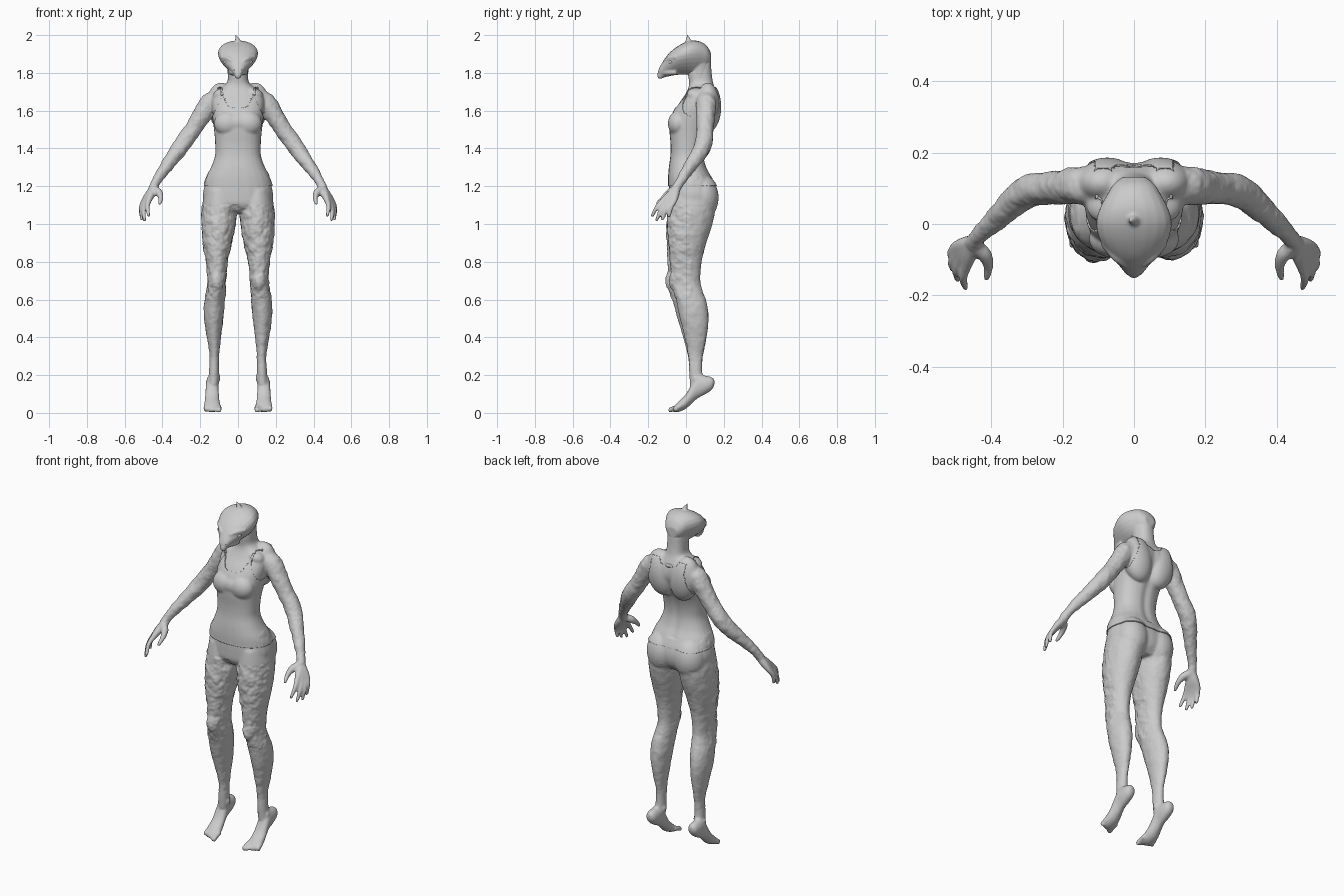
import bpy, bmesh, math
from mathutils import Vector, Matrix, noise

old = bpy.data.objects.get("Cube")
if old:
    bpy.data.objects.remove(old, do_unlink=True)

grey = bpy.data.materials.new("plain_grey")
grey.use_nodes = True
grey.diffuse_color = (0.6, 0.6, 0.6, 1)
grey.node_tree.nodes["Principled BSDF"].inputs["Base Color"].default_value = grey.diffuse_color


def smooth_rows(rows, steps=4):
    """Catmull-Rom resampling of a table of section measurements."""
    out = []
    for i in range(len(rows) - 1):
        a, b, c, d = (rows[min(max(i + k, 0), len(rows) - 1)] for k in (-1, 0, 1, 2))
        for s in range(steps):
            t = s / steps
            out.append([q + (r - p) * t / 2 + (2 * p - 5 * q + 4 * r - w) * t * t / 2
                        + (3 * q - p - 3 * r + w) * t ** 3 / 2 for p, q, r, w in zip(a, b, c, d)])
    return out + [list(rows[-1])]


def loft(bm, rings, egg=0, sides=24, power=1):
    """Skin closed rings (centre, half axis u, half axis v); a power under one squares them off."""
    loops = []
    for c, u, v in rings:
        loop = []
        for k in range(sides):
            a = math.tau * k / sides
            cx, sy = (math.copysign(abs(w) ** power, w) for w in (math.cos(a), math.sin(a)))
            loop.append(bm.verts.new(c + u * cx * (1 + egg * sy) + v * sy))
        loops.append(loop)
    for lo, hi in zip(loops, loops[1:]):
        for k in range(sides):
            n = (k + 1) % sides
            bm.faces.new((lo[k], lo[n], hi[n], hi[k]))
    bm.faces.new(loops[0][::-1])
    bm.faces.new(loops[-1])


def column(bm, rows, side=1, power=1):
    """Upright form from rows of z, x min, x max, y front, y back."""
    loft(bm, [(Vector((side * (a + b) / 2, (f + k) / 2, z)), Vector(((b - a) / 2, 0, 0)),
               Vector((0, (k - f) / 2, 0))) for z, a, b, f, k in smooth_rows(rows)], power=power)


def lengthwise(bm, rows, x=0, egg=0):
    """Form running front to back from rows of y, z low, z high, half width."""
    loft(bm, [(Vector((x, y, (lo + hi) / 2)), Vector((w, 0, 0)), Vector((0, 0, (hi - lo) / 2)))
              for y, lo, hi, w in smooth_rows(rows)], egg)


def tube(bm, rows, side=1, sides=16):
    """Round limb from rows of x, y, z, radius."""
    rows = smooth_rows(rows)
    pts = [Vector((side * r[0], r[1], r[2])) for r in rows]
    rings = []
    for i, p in enumerate(pts):
        d = (pts[min(i + 1, len(pts) - 1)] - pts[max(i - 1, 0)]).normalized()
        u = d.cross(Vector((0.3, 1, 0.2))).normalized()
        rings.append((p, u * rows[i][3], d.cross(u) * rows[i][3]))
    loft(bm, rings, sides=sides)


def blob(bm, centre, radii, tilt=0):
    m = Matrix.Translation(centre) @ Matrix.Rotation(tilt, 4, 'Y') @ Matrix.Diagonal((*radii, 1))
    bmesh.ops.create_uvsphere(bm, u_segments=24, v_segments=16, radius=1, matrix=m)


def make_object(name, bm):
    bmesh.ops.recalc_face_normals(bm, faces=bm.faces)
    mesh = bpy.data.meshes.new(name)
    bm.to_mesh(mesh)
    bm.free()
    ob = bpy.data.objects.new(name, mesh)
    bpy.context.collection.objects.link(ob)
    mesh.materials.append(grey)
    mesh.shade_smooth()
    return ob


def fuse(ob, voxel, passes):
    """Melt overlapping forms into one skin and bake the result."""
    mod = ob.modifiers.new("fuse", 'REMESH')
    mod.mode = 'VOXEL'
    mod.voxel_size = voxel
    soft = ob.modifiers.new("soften", 'SMOOTH')
    soft.iterations = passes
    mesh = bpy.data.meshes.new_from_object(ob.evaluated_get(bpy.context.evaluated_depsgraph_get()))
    ob.modifiers.clear()
    ob.data = mesh
    mesh.materials.clear()
    mesh.materials.append(grey)
    mesh.shade_smooth()


# Torso and pelvis: z, half width, y front, y back
bm = bmesh.new()
torso = [(1.06, .08, -.05, .12), (1.1, .17, -.085, .15), (1.15, .186, -.09, .16),
         (1.2, .178, -.09, .152), (1.25, .164, -.09, .13), (1.3, .138, -.086, .104),
         (1.36, .117, -.078, .09), (1.42, .116, -.077, .093), (1.48, .12, -.082, .11),
         (1.53, .126, -.083, .135), (1.58, .133, -.07, .158), (1.63, .14, -.043, .173),
         (1.68, .135, -.008, .168), (1.72, .09, .012, .153), (1.75, .058, .016, .143),
         (1.8, .053, .01, .136), (1.86, .052, .015, .132)]
column(bm, [(z, -w, w, f, b) for z, w, f, b in torso], power=.85)
# Single soft bust mass under the cloth
blob(bm, (0, -.045, 1.535), (.09, .044, .05))

# Leg: z, x inner, x outer, y front, y back
leg = [(1.18, .03, .17, -.08, .12), (1.1, .005, .19, -.092, .155), (1.0, .012, .193, -.1, .14),
       (.9, .03, .187, -.095, .108), (.8, .053, .17, -.085, .083), (.7, .063, .162, -.08, .076),
       (.65, .065, .168, -.07, .087), (.58, .07, .18, -.05, .11), (.5, .078, .18, -.033, .12),
       (.4, .09, .165, -.008, .11), (.3, .1, .15, .012, .09), (.22, .1, .154, .016, .086),
       (.15, .102, .157, .02, .1)]
# Foot on tiptoe: y, z low, z high, half width
foot = [(.15, .145, .178, .014), (.135, .12, .19, .028), (.1, .097, .198, .034), (.06, .075, .2, .034),
        (.03, .048, .155, .036), (0, .022, .1, .04), (-.035, .006, .065, .044), (-.06, .004, .04, .041)]
# Arm: x, y, z, radius
arm = [(.10, .1, 1.66, .05), (.15, .108, 1.64, .054), (.195, .104, 1.57, .05), (.243, .1, 1.495, .045),
       (.29, .094, 1.43, .046), (.33, .068, 1.372, .042), (.388, .013, 1.293, .033),
       (.433, -.03, 1.225, .025), (.45, -.055, 1.185, .026)]
# Fingers: knuckle then tip
fingers = [((.471, -.12, 1.125), (.473, -.178, 1.045)), ((.486, -.102, 1.115), (.495, -.155, 1.022)),
           ((.495, -.083, 1.113), (.51, -.125, 1.025)), ((.499, -.063, 1.12), (.512, -.09, 1.04))]

for s in (1, -1):
    # One knee sits slightly further forward
    lead = .022 if s < 0 else 0
    column(bm, [(z, a, b, f - lead * max(0, 1 - abs(z - .66) / .4), k) for z, a, b, f, k in leg], s)
    lengthwise(bm, foot, s * .137)
    for i in range(5):
        x = .1 + i * .0185
        tip = -.094 + i * .009
        r = .0135 if i == 0 else .0095
        tube(bm, [(x, -.03, .032, r), (x, -.06, .026, r), (x, tip + .006, .013, r), (x, tip, .011, r / 2)], s)
    blob(bm, (s * .102, .055, .185), (.01, .016, .018))
    blob(bm, (s * .156, .055, .175), (.01, .016, .018))
    tube(bm, arm, s)
    # Palm, thumb and fingers
    wrist = Vector((.45, -.05, 1.185))
    for knuckle, tip in fingers:
        k, t = Vector(knuckle), Vector(tip)
        bend = k.lerp(t, .5) + Vector((.008, -.004, .006))
        tube(bm, [(*wrist, .021), (*wrist.lerp(k, .5), .021), (*k, .0155), (*bend, .0125),
                  (*t, .0095), (*(t + (t - bend) * .15), .005)], s)
    tube(bm, [(.448, -.06, 1.185, .02), (.42, -.085, 1.168, .021), (.409, -.118, 1.14, .0145),
              (.413, -.148, 1.112, .0105), (.417, -.158, 1.103, .006)], s)
    # Soft masses: buttock, bust, shoulder blade, collar, kneecap
    blob(bm, (s * .088, .088, 1.14), (.09, .085, .115))
    blob(bm, (s * .054, -.042, 1.532), (.068, .049, .062))
    blob(bm, (s * .075, .116, 1.62), (.085, .066, .13), s * .2)
    blob(bm, (s * .085, .05, 1.69), (.05, .045, .03), s * .35)
    blob(bm, (s * .112, -.058 - lead, .7), (.036, .03, .06))
body = make_object("body", bm)
fuse(body, .006, 10)


# Rough scaly skin on thighs, shins and arms
def roughness(p):
    if .25 < p.z < 1.1 and abs(p.x) < .25:
        return .006 if p.y < .03 and p.z > .6 else .002
    return .003 if abs(p.x) > .15 and p.z > 1.2 else 0


normals = [v.normal.copy() for v in body.data.vertices]
for v, n in zip(body.data.vertices, normals):
    p = v.co.copy()
    v.co += n * roughness(p) * (noise.noise(p * 27) + noise.noise(p * 60) / 2)
    # Shallow spine furrow
    if p.y > .05 and 1.25 < p.z < 1.7:
        v.co.y -= .007 * math.exp(-(p.x / .022) ** 2)


def in_top(p):
    """Region of the torso covered by the tank top."""
    x = abs(p.x)
    front = p.y < .07
    scoop = 1.615 if front else 1.69
    under_neck = p.z < scoop + .11 * (x / .085) ** 4
    taper = (.045 if front else .025) * min(1, max(0, (p.z - 1.56) / .1))
    return 1.2 < p.z < 1.725 and under_neck and x < (.19 if p.z < 1.5 else .138 - taper)


# Tank top: thin cloth shell lifted from the body, cut straight at the hem
bm = bmesh.new()
bm.from_mesh(body.data)
bmesh.ops.bisect_plane(bm, geom=bm.verts[:] + bm.edges[:] + bm.faces[:],
                       plane_co=(0, 0, 1.2), plane_no=(0, 0, 1))
away = [f for f in bm.faces if not in_top(f.calc_center_median())]
bmesh.ops.delete(bm, geom=away, context='FACES')
for _ in range(12):
    rim = [v for v in bm.verts if v.is_boundary and v.co.z > 1.202]
    bmesh.ops.smooth_vert(bm, verts=rim, factor=.5, use_axis_x=True, use_axis_y=True, use_axis_z=True)
tank_top = make_object("tank_top", bm)
shell = tank_top.modifiers.new("cloth", 'SOLIDIFY')
shell.thickness = .005
shell.offset = 1

# Head: y, z low, z high, half width
bm = bmesh.new()
head = [(-.148, 1.785, 1.808, .01), (-.14, 1.772, 1.83, .022), (-.12, 1.775, 1.864, .037),
        (-.098, 1.78, 1.895, .056), (-.07, 1.786, 1.922, .077), (-.035, 1.79, 1.947, .094),
        (.005, 1.79, 1.966, .1), (.045, 1.79, 1.972, .09), (.085, 1.8, 1.962, .07),
        (.113, 1.815, 1.94, .053), (.132, 1.84, 1.905, .03)]
lengthwise(bm, head, egg=.38)
# Hooked beak tip, horn, neck, brows and cheeks
tube(bm, [(0, -.115, 1.802, .026), (0, -.134, 1.788, .02), (0, -.134, 1.77, .012)])
tube(bm, [(0, .012, 1.96, .02), (-.004, .012, 1.978, .012), (-.012, .008, 1.997, .005), (-.016, .006, 2.003, .003)])
tube(bm, [(0, .075, 1.74, .054), (0, .073, 1.8, .055), (0, .07, 1.85, .059), (0, .065, 1.9, .066)])
for s in (1, -1):
    tube(bm, [(.024, -.115, 1.858, .009), (.052, -.092, 1.876, .012), (.086, -.05, 1.884, .012)], s)
    tube(bm, [(.016, -.118, 1.802, .014), (.028, -.09, 1.804, .018), (.036, -.05, 1.806, .018)], s)
skull = make_object("head", bm)
fuse(skull, .0045, 7)

# Eyes and nostrils
for s, side in ((1, "left"), (-1, "right")):
    bm = bmesh.new()
    blob(bm, (s * .058, -.08, 1.853), (.02, .014, .011), s * -.5)
    make_object(side + "_eye", bm)
    bm = bmesh.new()
    blob(bm, (s * .018, -.137, 1.814), (.005, .006, .004))
    make_object(side + "_nostril", bm)
